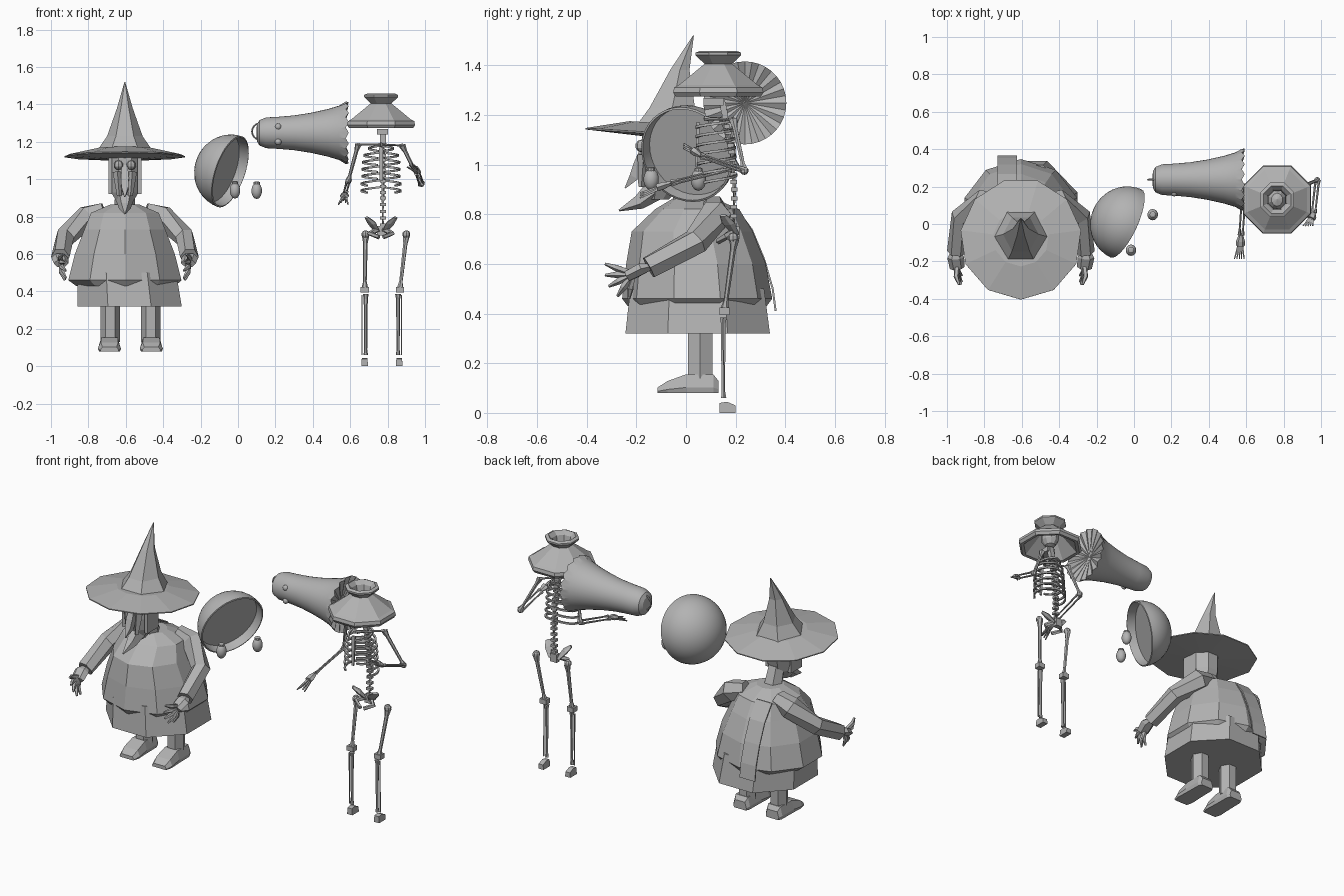
import bpy, bmesh, math
from mathutils import Matrix, Vector

cube = bpy.data.objects.get("Cube")
if cube:
    bpy.data.objects.remove(cube, do_unlink=True)

grey = bpy.data.materials.new("plain grey")
grey.use_nodes = True
grey.diffuse_color = (0.45, 0.45, 0.45, 1)
grey.node_tree.nodes["Principled BSDF"].inputs["Base Color"].default_value = (0.45, 0.45, 0.45, 1)


def finish(name, bm, smooth=False):
    bmesh.ops.remove_doubles(bm, verts=bm.verts, dist=1e-5)
    bmesh.ops.recalc_face_normals(bm, faces=bm.faces)
    me = bpy.data.meshes.new(name)
    bm.to_mesh(me)
    bm.free()
    me.materials.append(grey)
    if smooth:
        me.shade_smooth()
        me.set_sharp_from_angle(angle=0.6)
    ob = bpy.data.objects.new(name, me)
    bpy.context.collection.objects.link(ob)
    return ob


def skin(name, rings, smooth=False, closed=True):
    """Bridge a list of equally long point rings."""
    bm = bmesh.new()
    vs = [[bm.verts.new(p) for p in r] for r in rings]
    n = len(vs[0])
    for a, b in zip(vs, vs[1:]):
        for i in range(n):
            j = (i + 1) % n
            bm.faces.new((a[i], a[j], b[j], b[i]))
    if closed:
        bm.faces.new(vs[0][::-1])
        bm.faces.new(vs[-1])
    return finish(name, bm, smooth)


def loft(name, rings, n, phase=0, frame=Matrix(), smooth=False, closed=True):
    """Rings are (x, y, z, rx, ry), stacked along z of the frame."""
    angles = [phase + math.tau * i / n for i in range(n)]
    return skin(name, [[frame @ Vector((x + rx * math.cos(a), y + ry * math.sin(a), z))
                        for a in angles] for x, y, z, rx, ry in rings], smooth, closed)


def lathe(name, profile, n, frame=Matrix(), **kw):
    return loft(name, [(0, 0, z, r, r) for r, z in profile], n, frame=frame, **kw)


def tube(name, path, radii, n=6, flat=1.0):
    pts = [Vector(p) for p in path]
    rings = []
    for i, p in enumerate(pts):
        d = pts[min(i + 1, len(pts) - 1)] - pts[max(i - 1, 0)]
        q = d.to_track_quat('Z', 'X')
        rings.append([p + q @ Vector((radii[i] * flat * math.cos(a), radii[i] * math.sin(a), 0))
                      for a in (math.tau * (k + .5) / n for k in range(n))])
    return skin(name, rings)


def ball(name, c, r, u=8, smooth=False):
    bm = bmesh.new()
    s = r if isinstance(r, tuple) else (r, r, r)
    bmesh.ops.create_uvsphere(bm, u_segments=u, v_segments=max(5, u // 2), radius=1,
                              matrix=Matrix.Translation(c) @ Matrix.Diagonal((*s, 1)))
    return finish(name, bm, smooth)


def box(name, c, s):
    bm = bmesh.new()
    bmesh.ops.create_cube(bm, size=1, matrix=Matrix.Translation(c) @ Matrix.Diagonal((*s, 1)))
    return finish(name, bm)


def bone(name, a, b, r=.011):
    tube(name, [a, Vector(a).lerp(Vector(b), .15), Vector(a).lerp(Vector(b), .85), b],
         [r * 1.7, r, r * .8, r * 1.6])


# ---------- Witch ----------
WX = -.605
# Pointed hat
tilt = Matrix.Translation((WX, -.08, 1.12)) @ Matrix.Rotation(-.065, 4, 'X')
lathe("hat_brim", [(.09, -.012), (.325, 0), (.325, .006), (.15, .045)], 11, tilt, phase=-math.pi / 2)
loft("hat_cone", [(WX, -.07, 1.15, .15, .155), (WX, -.055, 1.23, .095, .105),
                  (WX, -.025, 1.38, .042, .045), (WX, .03, 1.52, .002, .002)], 6)
# Head, neck and face
loft("head", [(WX, -.11, .86, .035, .045), (WX, -.085, .93, .08, .09),
              (WX, -.08, 1.0, .092, .105), (WX, -.08, 1.14, .092, .105)], 8, math.pi / 8)
tube("neck", [(WX, .02, .80), (WX, -.03, .95)], [.06, .05], 6)
tube("nose", [(WX, -.165, 1.07), (WX, -.19, 1.0), (WX, -.21, .95), (WX, -.245, .905)],
     [.022, .03, .026, .003], 4)
tube("chin", [(WX, -.13, .90), (WX, -.19, .85), (WX, -.27, .815)], [.05, .032, .004], 5)
for s in (-1, 1):
    ball("witch_eye", (WX + s * .034, -.178, 1.075), .026)
    tube("cheek", [(WX + s * .04, -.17, 1.04), (WX + s * .03, -.18, .91)], [.025, .012], 4)
    box("hair_side", (WX + s * .078, -.1, 1.02), (.02, .11, .2))

# Dress: hem and bulging upper layer
k = 1.06
loft("skirt_hem", [(-.58, .047, .32, .285 * k, .297 * k), (-.595, .045, .5, .27 * k, .275 * k)],
     8, math.pi / 8)
loft("dress", [(-.6, .045, .43, .28, .28), (-.605, .045, .46, .3 * k, .285 * k),
               (-.605, .04, .6, .265 * k, .265 * k), (-.605, .025, .73, .215 * k, .23 * k),
               (-.605, .045, .82, .18 * k, .16 * k), (-.605, .03, .865, .08, .08)], 10, math.pi / 10)
skin("back_panel", [[(x, y + o, z) for x, o in ((-.73, 0), (-.625, 0), (-.625, .008), (-.73, .008))]
                    for y, z in ((.19, .835), (.26, .74), (.31, .62), (.345, .5), (.357, .41))])

# Arms, hands, legs and shoes
for s in (-1, 1):
    def at(x, y, z):
        return (WX + s * x, y, z)
    tube("sleeve", [at(.11, .11, .83), at(.2, .12, .80), at(.32, .04, .69), at(.345, -.15, .585)],
         [.05, .066, .055, .05], 6)
    tube("palm", [at(.345, -.14, .59), at(.348, -.18, .58), at(.34, -.235, .55)], [.025, .045, .04], 6, .6)
    for x, y, z in ((.33, -.325, .6), (.32, -.325, .555), (.315, -.31, .51), (.315, -.275, .47),
                    (.32, -.23, .46)):
        base = Vector(at(.34, -.215, .56))
        tip = Vector(at(x, y, z))
        tube("finger", [base, base.lerp(tip, .6) + Vector((s * .012, 0, 0)), tip], [.015, .014, .006], 5)
    lx = WX + .03 + s * .108
    loft("leg", [(lx, .057, .13, .052, .057), (lx, .057, .36, .052, .057)], 6)
    sx = WX + .03 + s * .112
    skin("shoe", [[(sx + w * px, y, .08 + h * pz) for px, pz in
                   ((-.9, 0), (.9, 0), (1, .3), (.75, 1), (-.75, 1), (-1, .3))]
                  for y, w, h in ((.13, .045, .05), (.11, .056, .075), (.0, .058, .075),
                                  (-.075, .062, .048), (-.115, .05, .022))])

# ---------- Hollow bowl ----------
facing = Vector((.87, -.4, -.3)).to_track_quat('Z', 'Y').to_matrix().to_4x4()
dome = [(.2 * math.sin(t), -.19 * math.cos(t)) for t in (math.pi / 2 * i / 10 for i in range(11))]
lathe("bowl", dome + [(.192, .003), (.185, -.05), (0, -.05)], 36,
      Matrix.Translation((-.042, .003, 1.04)) @ facing, smooth=True, closed=False)

# ---------- Small capped eggs ----------
for x, y, z in ((-.016, -.14, .94), (.1, .05, .938)):
    ball("egg", (x, y, z), (.029, .031, .044), 14, True)
    lathe("egg_cap", [(.017, .033), (.017, .046), (.009, .05)], 10, Matrix.Translation((x, y, z)))

# ---------- Hanging bell-shaped ghost, lying along x ----------
lay = Matrix.Translation((0, .237, 1.248)) @ Matrix.Rotation(math.pi / 2, 4, 'Y')
N = 36
ghost = lathe("ghost_cloth", [(0, .098), (.045, .101), (.068, .115), (.082, .15), (.086, .22), (.093, .3),
                              (.107, .39), (.127, .48), (.145, .54), (.167, .592), (0, .545)],
              N, lay, smooth=True, closed=False)
for v in ghost.data.vertices:
    if v.co.x > .59:
        a = math.atan2(v.co.z - 1.248, v.co.y - .237)
        if round(a / math.tau * N) % 2:
            v.co.x -= .016
ghost.data.set_sharp_from_angle(angle=.35)
for z in (1.28, 1.2):
    ball("ghost_eye", (.215, .165, z), .018, 12, True)
loop = [(.12 + .045 * math.cos(a), .237, 1.255 + .045 * math.sin(a))
        for a in (math.pi * (.4 + 1.2 * i / 10) for i in range(11))]
tube("hanging_loop", loop, [.005] * 11, 6)

# ---------- Skeleton ----------
SX, SY = .775, .13
lathe("skeleton_hat", [(.05, 1.40), (.058, 1.435), (.08, 1.458), (.099, 1.45), (.099, 1.44), (.06, 1.405),
                       (.172, 1.32), (.192, 1.31), (.197, 1.29), (.185, 1.273), (.165, 1.275), (.05, 1.40)],
      8, Matrix.Translation((.765, SY, 0)), phase=math.pi / 8, closed=False)
ball("skull", (.765, SY, 1.345), (.052, .06, .065), 10)
box("jaw", (.772, .11, 1.253), (.06, .08, .03))

# Spine with vertebrae
spine = [Vector(p) for p in ((SX, .145, 1.26), (SX, .16, 1.18), (SX, .185, 1.05), (SX, .195, .9),
                             (SX, .19, .72))]
tube("spine", spine, [.008] * 5)
for a, b in zip(spine, spine[1:]):
    for i in range(5):
        box("vertebra", a.lerp(b, i / 5), (.032, .026, .016))

# Ribs sweep from the spine to the breastbone
for i in range(7):
    z = 1.18 - .037 * i
    w = (.065, .09, .098, .1, .1, .105, .105)[i]
    cy = .115 + .002 * i
    end = .94 if i < 5 else .75
    path = []
    for j in range(9):
        a = end * math.pi * j / 8
        path.append((w * math.sin(a), cy + .075 * math.cos(a), z - .03 * j / 8))
    for s in (-1, 1):
        tube("rib", [(SX - .01 + s * x, y, zz) for x, y, zz in path], [.0075] * 9, 4)
tube("breastbone", [(SX - .01, .05, 1.17), (SX - .01, .042, .99)], [.016, .01], 4, .6)

# Pelvis wings and tailbone
for s in (-1, 1):
    c = .765
    tube("hip_wing", [(c + s * .02, .2, .72), (c + s * .05, .17, .765), (c + s * .078, .15, .795)],
         [.02, .035, .018], 6, .4)
    tube("hip_base", [(c + s * .02, .19, .73), (c + s * .06, .16, .71), (c + s * .012, .13, .69)],
         [.016, .014, .012], 5)
box("tailbone", (.765, .2, .725), (.045, .03, .05))

# Arms: shoulder, elbow, wrist, fingertip
for sh, el, wr, tip in (((.642, .15, 1.185), (.59, .2, .99), (.572, -.06, .925), (.563, -.185, .885)),
                        ((.878, .19, 1.18), (.98, .235, .975), (.96, .06, 1.035), (.93, -.01, 1.085))):
    bone("collar_bone", (SX - .01, .08, 1.185), sh, .007)
    bone("upper_arm", sh, el)
    ball("elbow", el, .017)
    off = Vector((.009, 0, .006))
    bone("forearm", Vector(el) + off, Vector(wr) + off, .006)
    bone("forearm", Vector(el) - off, Vector(wr) - off, .006)
    wr, tip = Vector(wr), Vector(tip)
    mid = wr.lerp(tip, .45)
    tube("hand", [wr, wr.lerp(tip, .25), mid], [.012, .024, .024], 6, .7)
    for f in range(-2, 3):
        o = Vector((f * .008, 0, -abs(f) * .006))
        tube("hand_finger", [mid + o * .7, tip + o * 1.6], [.007, .004], 4)

# Legs and feet
for hip, knee, foot in ((.682, .678, .677), (.9, .866, .862)):
    top, low = Vector((hip, .195, .70)), Vector((knee, .155, .41))
    bone("thigh", top, low, .012)
    ball("thigh_head", top + Vector((0, -.005, .005)), .022)
    box("knee", low, (.044, .04, .03))
    s = -1 if hip < .765 else 1
    tube("shin", [(foot - s * .006, .15, .385), (foot - s * .006, .15, .36), (foot - s * .006, .15, .09),
                  (foot - s * .006, .152, .06)], [.016, .011, .008, .012])
    tube("thin_shin", [(foot + s * .013, .15, .38), (foot + s * .013, .152, .06)], [.004, .004], 4)
    skin("foot", [[(foot + x, y, z) for x, z in ((-.018, 0), (.018, 0), (.015, h), (-.015, h))]
                  for y, h in ((.135, .04), (.165, .045), (.2, .03))])
